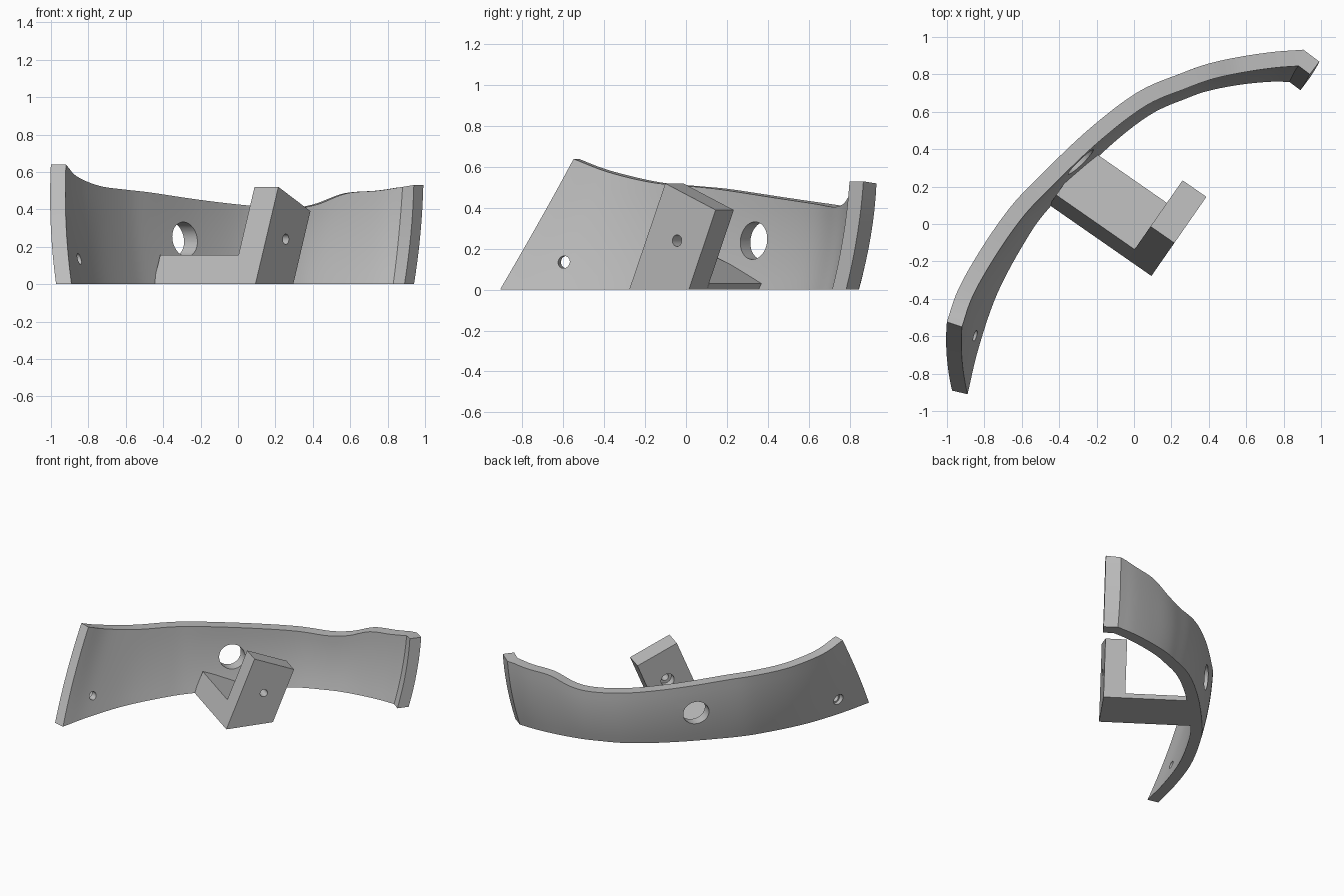
import bpy
import bmesh
from mathutils import Vector, Matrix

if "Cube" in bpy.data.objects:
    bpy.data.objects.remove(bpy.data.objects["Cube"], do_unlink=True)

# Single grey material
grey = bpy.data.materials.new("plain grey")
grey.use_nodes = True
color = (0.5, 0.5, 0.5, 1)
grey.diffuse_color = color
grey.node_tree.nodes["Principled BSDF"].inputs["Base Color"].default_value = color

# Bracket frame: axis points away from the wall, side runs along the wall
axis = Vector((0.82, -0.57, 0)).normalized()
side = Vector((-axis.y, axis.x, 0))
up = Vector((0, 0, 1))


def place(along, across, height):
    return axis * along + side * across + up * height


def make_object(name, bm):
    bmesh.ops.recalc_face_normals(bm, faces=bm.faces)
    mesh = bpy.data.meshes.new(name)
    bm.to_mesh(mesh)
    bm.free()
    obj = bpy.data.objects.new(name, mesh)
    bpy.context.collection.objects.link(obj)
    mesh.materials.append(grey)
    return obj


def prism(name, outline, start, end):
    """Extrude an (across, height) outline along the bracket axis."""
    bm = bmesh.new()
    face = bm.faces.new([bm.verts.new(place(start, w, z)) for w, z in outline])
    extruded = bmesh.ops.extrude_face_region(bm, geom=[face])["geom"]
    moved = [v for v in extruded if isinstance(v, bmesh.types.BMVert)]
    bmesh.ops.translate(bm, verts=moved, vec=axis * (end - start))
    return make_object(name, bm)


def drill(target, start, end, radius):
    """Cut a round hole between two points."""
    bm = bmesh.new()
    line = end - start
    turn = line.to_track_quat("Z", "Y").to_matrix().to_4x4()
    bmesh.ops.create_cone(bm, cap_ends=True, segments=40, radius1=radius,
                          radius2=radius, depth=line.length,
                          matrix=Matrix.Translation((start + end) / 2) @ turn)
    cutter = make_object("hole_cutter", bm)
    cutter.hide_render = True
    mod = target.modifiers.new("hole", "BOOLEAN")
    mod.operation = "DIFFERENCE"
    mod.solver = "EXACT"
    mod.object = cutter
    bpy.context.view_layer.objects.active = target
    bpy.ops.object.modifier_apply(modifier=mod.name)
    bpy.data.objects.remove(cutter, do_unlink=True)


def spline(points, steps):
    """Catmull-Rom curve through tuples of any length."""
    pts = [Vector(p) for p in points]
    pts = [pts[0] * 2 - pts[1]] + pts + [pts[-1] * 2 - pts[-2]]
    result = []
    for a, b, c, d in zip(pts, pts[1:], pts[2:], pts[3:]):
        for k in range(steps):
            t = k / steps
            result.append(b + (c - a) * (t / 2)
                          + (a * 2 - b * 5 + c * 4 - d) * (t * t / 2)
                          + (b * 3 - a - c * 3 + d) * (t ** 3 / 2))
    return result + [pts[-2]]


# Curved wall stations on the inner face: bottom x, y, top x, y, top height
stations = [
    (-.89, -.91, -.92, -.55, .64),
    (-.83, -.66, -.86, -.38, .575),
    (-.73, -.37, -.74, -.17, .525),
    (-.58, -.09, -.6, .03, .505),
    (-.45, .09, -.47, .17, .49),
    (-.17, .38, -.2, .43, .45),
    (.08, .58, .06, .63, .42),
    (.29, .675, .28, .725, .405),
    (.41, .715, .42, .775, .425),
    (.57, .745, .58, .81, .485),
    (.72, .76, .75, .835, .5),
    (.83, .76, .88, .845, .52),
]
end_flange = Vector((.89, .715, .94, .8, .53))
levels = 8
thickness = 0.085
path = spline(stations, 6) + [end_flange]


def offset_normal(points, i):
    """Mitred outward direction in plan."""
    normals = []
    for a, b in ((i - 1, i), (i, i + 1)):
        if a >= 0 and b < len(points):
            d = points[b] - points[a]
            normals.append(Vector((-d.y, d.x, 0)).normalized())
    mean = sum(normals, Vector()).normalized()
    return mean / mean.dot(normals[0])


columns = []
for j in range(levels + 1):
    v = j / levels
    inner = [Vector((p[0] + (p[2] - p[0]) * v, p[1] + (p[3] - p[1]) * v, p[4] * v))
             for p in path]
    normals = [offset_normal(inner, i) for i in range(len(inner))]
    bulge = 0.06 * v * (1 - v)
    columns.append([(p + n * bulge, p + n * (bulge + thickness))
                    for p, n in zip(inner, normals)])

bm = bmesh.new()
rings = []
for i in range(len(path)):
    ring = [bm.verts.new(c[i][0]) for c in columns]
    ring += [bm.verts.new(c[i][1]) for c in reversed(columns)]
    rings.append(ring)
for a, b in zip(rings, rings[1:]):
    for k in range(len(a)):
        n = (k + 1) % len(a)
        bm.faces.new((a[k], a[n], b[n], b[k]))
for ring in (rings[0], rings[-1]):
    for k in range(levels):
        bm.faces.new((ring[k], ring[k + 1], ring[-2 - k], ring[-1 - k]))
wall = make_object("curved_wall", bm)

# Tilted bracket: low arm joined to the wall and an upright block
arm = prism("bracket_arm", [(-.175, 0), (.18, 0), (.193, .03), (-.11, .155)], -.43, .08)
upright = prism("bracket_upright", [(-.175, 0), (.18, 0), (.34, .39), (.04, .52)], .08, .235)

# Aligned holes: large in the wall, small with a wider back recess in the upright
drill(wall, place(-.7, .11, .24), place(-.2, .11, .24), .092)
drill(upright, place(0, .11, .24), place(.4, .11, .24), .028)
drill(upright, place(0, .11, .24), place(.14, .11, .24), .05)

# Screw hole with a wider outer recess near the tall end
screw = Vector((-.84, -.6, .135))
outward = Vector((-.95, .3, 0))
drill(wall, screw - outward * .2, screw + outward * .2, .03)
drill(wall, screw + outward * .055, screw + outward * .2, .042)

# Smooth curved faces, keep hard edges
for obj in (wall, arm, upright):
    bpy.ops.object.select_all(action="DESELECT")
    obj.select_set(True)
    bpy.context.view_layer.objects.active = obj
    bpy.ops.object.shade_smooth_by_angle(angle=0.5)
